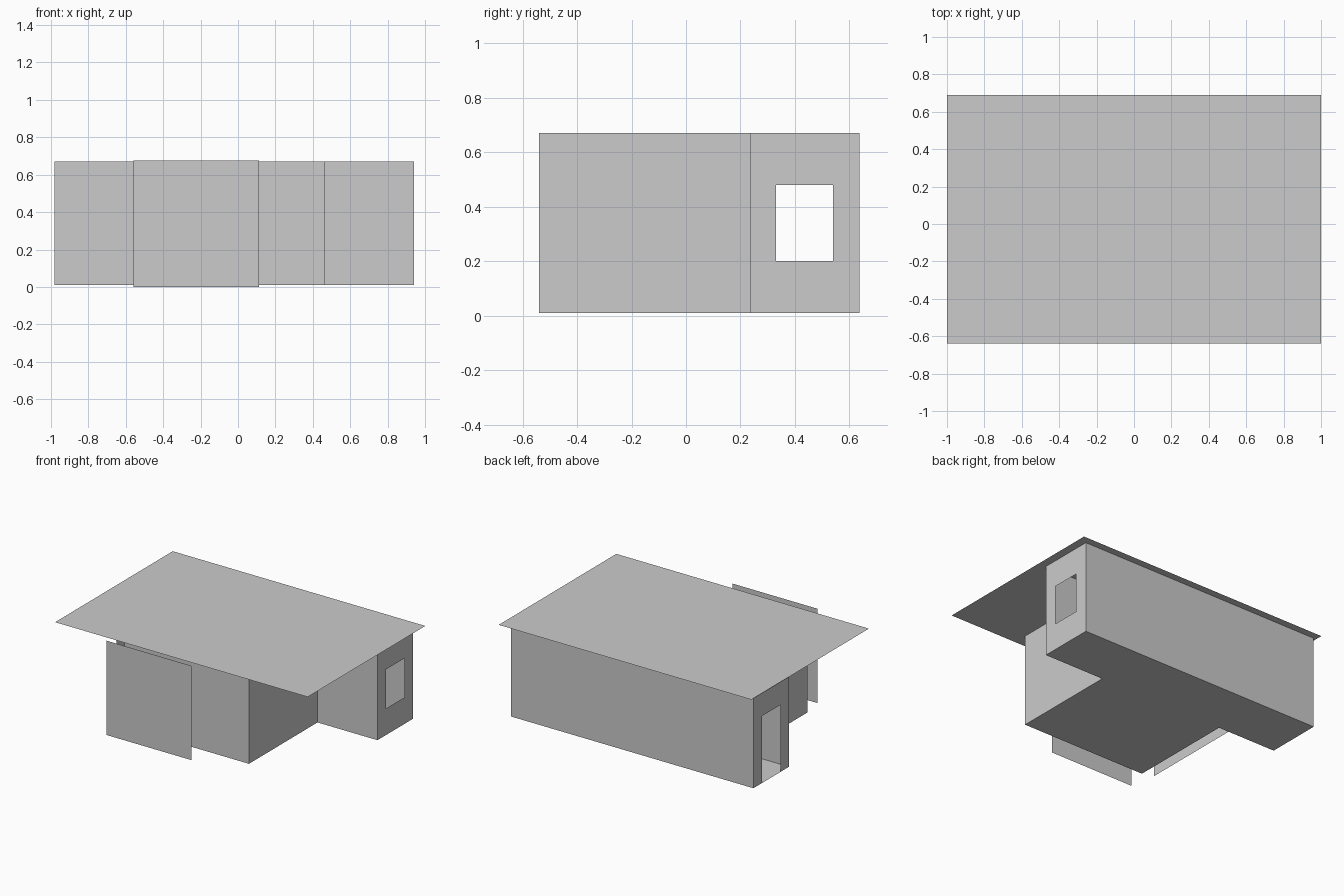
import bpy, bmesh
from mathutils import Vector

if "Cube" in bpy.data.objects:
    bpy.data.objects.remove(bpy.data.objects["Cube"])

FLOOR, TOP = 0.01, 0.67


def make_object(name, bm):
    bmesh.ops.remove_doubles(bm, verts=bm.verts, dist=1e-5)
    mesh = bpy.data.meshes.new(name)
    bm.to_mesh(mesh)
    bm.free()
    obj = bpy.data.objects.new(name, mesh)
    bpy.context.collection.objects.link(obj)
    return obj


def add_face(bm, points):
    bm.faces.new([bm.verts.new(p) for p in points])


def upright(bm, a, b, z0, z1):
    """Vertical sheet from plan point a to plan point b."""
    add_face(bm, [(*a, z0), (*b, z0), (*b, z1), (*a, z1)])


def pierced_wall(bm, a, b, y_open, z_open):
    """End wall along y with a rectangular opening."""
    at = lambda y: (a[0], y)
    near, far = sorted(y_open, reverse=a[1] > b[1])
    upright(bm, a, at(near), FLOOR, TOP)
    upright(bm, at(far), b, FLOOR, TOP)
    upright(bm, at(near), at(far), z_open[1], TOP)
    if z_open[0] > FLOOR:
        upright(bm, at(near), at(far), FLOOR, z_open[0])


def sheet(name, a, b, z0, z1):
    bm = bmesh.new()
    upright(bm, a, b, z0, z1)
    return make_object(name, bm)


# T-shaped plan, counter-clockwise
plan = [(-0.52, -0.54), (0.465, -0.54), (0.465, 0.235), (0.94, 0.235),
        (0.94, 0.637), (-0.98, 0.637), (-0.98, 0.235), (-0.52, 0.235)]
openings = {3: ((0.33, 0.54), (0.20, 0.48)),    # window, right end
            5: ((0.33, 0.54), (FLOOR, 0.49))}   # doorway, left end

# Walls
bm = bmesh.new()
for i, a in enumerate(plan):
    b = plan[(i + 1) % len(plan)]
    if i in openings:
        pierced_wall(bm, a, b, *openings[i])
    else:
        upright(bm, a, b, FLOOR, TOP)
make_object("walls", bm)

# Floor
bm = bmesh.new()
add_face(bm, [(x, y, FLOOR) for x, y in reversed(plan)])
make_object("floor", bm)

# Flat overhanging roof
bm = bmesh.new()
add_face(bm, [(-1, -0.64, TOP), (1, -0.64, TOP), (1, 0.69, TOP), (-1, 0.69, TOP)])
make_object("roof", bm)

# Free-standing screens in front of and beside the front room
sheet("front_screen", (-0.56, -0.69), (0.113, -0.69), 0.0, 0.675)
sheet("side_screen", (-0.60, 0.235), (-0.60, -0.515), FLOOR, TOP)
